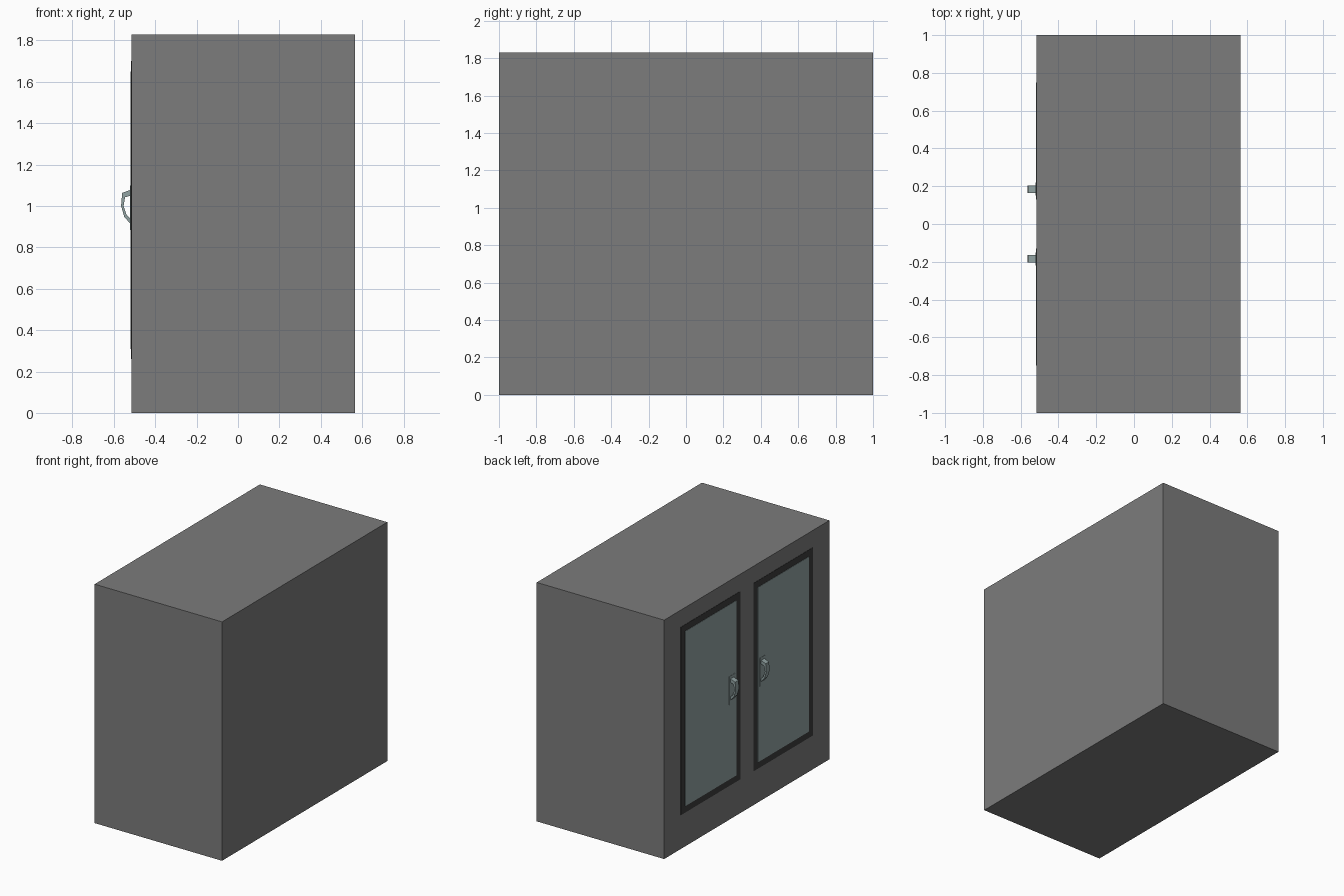
import bpy, bmesh

if "Cube" in bpy.data.objects:
    bpy.data.objects.remove(bpy.data.objects["Cube"])

def material(name, rgb):
    m = bpy.data.materials.new(name)
    m.diffuse_color = (*rgb, 1)
    m.use_nodes = True
    m.node_tree.nodes["Principled BSDF"].inputs["Base Color"].default_value = m.diffuse_color
    return m

GREY = material("cabinet grey", (0.2, 0.2, 0.2))
BLACK = material("trim black", (0.045, 0.045, 0.045))
TEAL = material("pale teal steel", (0.285, 0.365, 0.365))

def finish(name, bm, mat):
    bmesh.ops.recalc_face_normals(bm, faces=bm.faces[:])
    me = bpy.data.meshes.new(name)
    bm.to_mesh(me)
    bm.free()
    me.materials.append(mat)
    ob = bpy.data.objects.new(name, me)
    bpy.context.collection.objects.link(ob)
    return ob

def box(name, x, y, z, mat):
    bm = bmesh.new()
    bmesh.ops.create_cube(bm, size=1)
    for v in bm.verts:
        v.co = [lo + (c + 0.5) * (hi - lo) for c, (lo, hi) in zip(v.co, (x, y, z))]
    return finish(name, bm, mat)

def handle(name, y0, y1):
    # bent strap: outer and inner outlines in the x-z plane
    outer = [(-0.515, 1.08), (-0.56, 1.063), (-0.565, 1.0), (-0.55, 0.948), (-0.515, 0.908)]
    inner = [(-0.515, 1.052), (-0.546, 1.042), (-0.553, 1.0), (-0.54, 0.96), (-0.515, 0.934)]
    bm = bmesh.new()
    rings = []
    for (ox, oz), (ix, iz) in zip(outer, inner):
        rings.append([bm.verts.new(p) for p in
                      ((ox, y0, oz), (ox, y1, oz), (ix, y1, iz), (ix, y0, iz))])
    for a, b in zip(rings, rings[1:]):
        for i in range(4):
            j = (i + 1) % 4
            bm.faces.new((a[i], a[j], b[j], b[i]))
    bm.faces.new(rings[0])
    bm.faces.new(rings[-1])
    return finish(name, bm, TEAL)

# Main cabinet body
FACE = -0.515
box("cabinet_body", (FACE, 0.565), (-1, 1), (0, 1.83), GREY)

# Two mirrored doors, each with trim, panel, handle plate and handle
for side, s in (("left", 1), ("right", -1)):
    def span(a, b):
        return tuple(sorted((s * a, s * b)))
    box(side + "_door_trim", (FACE - 0.002, FACE), span(0.08, 0.80), (0.26, 1.70), BLACK)
    box(side + "_door_panel", (FACE - 0.004, FACE), span(0.13, 0.75), (0.31, 1.65), TEAL)
    box(side + "_handle_plate", (FACE - 0.006, FACE), span(0.15, 0.22), (0.885, 1.10), TEAL)
    handle(side + "_handle", *span(0.165, 0.205))
